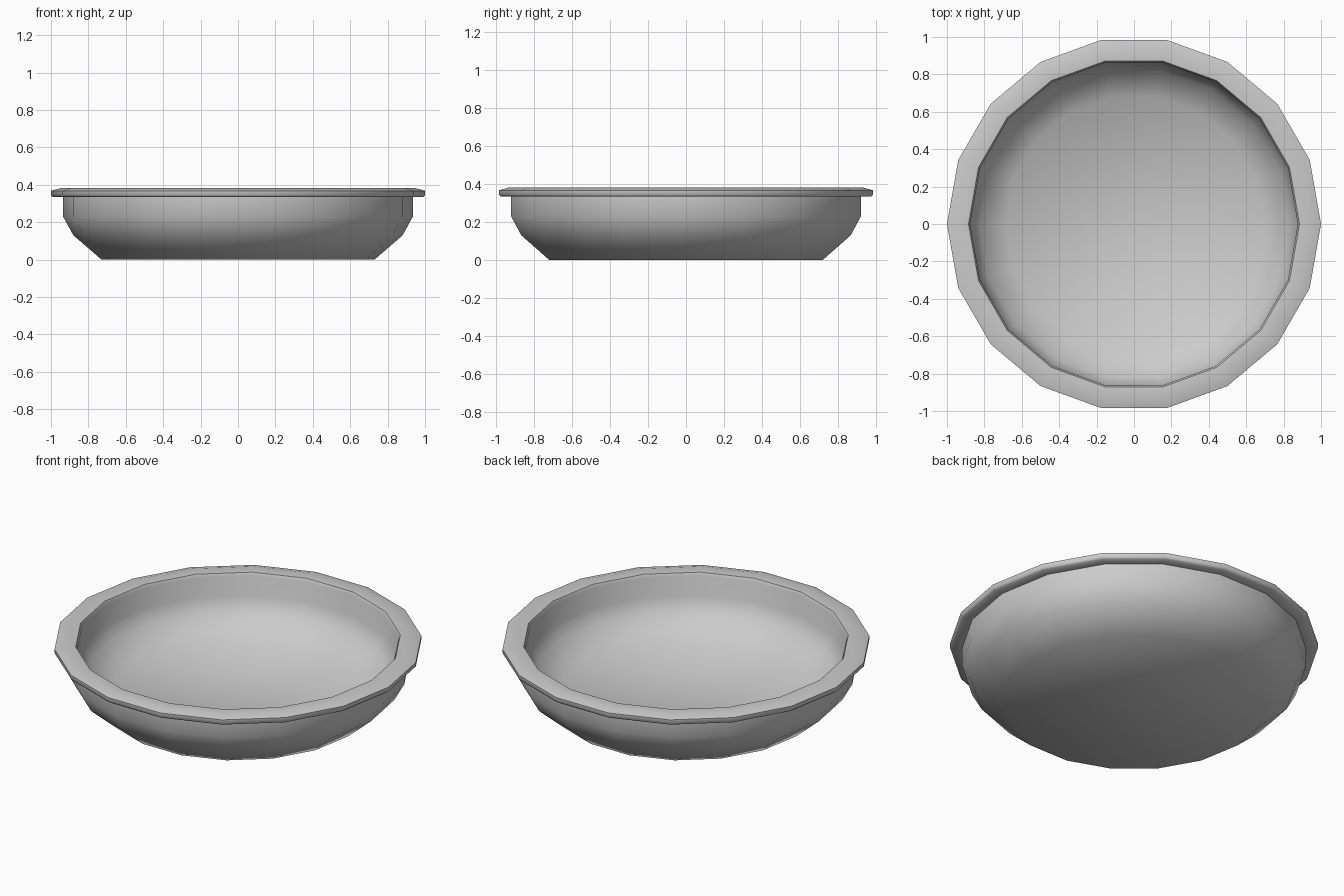
import bpy, bmesh
from math import cos, sin, pi

if "Cube" in bpy.data.objects:
    bpy.data.objects.remove(bpy.data.objects["Cube"])

SIDES = 18

# Cross-section (radius, height): outer base, outer wall, rolled rim, inner wall, floor
profile = [
    (0.73, 0.0), (0.88, 0.13), (0.935, 0.23), (0.935, 0.335),
    (0.99, 0.335), (1.0, 0.345), (1.0, 0.368), (0.95, 0.382), (0.885, 0.378),
    (0.876, 0.36), (0.876, 0.24), (0.83, 0.16), (0.69, 0.045),
]


def lathe(name, profile, sides):
    """Revolve a profile around z and cap both ends with flat polygons."""
    bm = bmesh.new()
    rings = [[bm.verts.new((r * cos(2 * pi * i / sides), r * sin(2 * pi * i / sides), z))
              for i in range(sides)] for r, z in profile]
    for a, b in zip(rings, rings[1:]):
        for i in range(sides):
            j = (i + 1) % sides
            bm.faces.new((a[i], a[j], b[j], b[i]))
    bm.faces.new(rings[0][::-1])
    bm.faces.new(rings[-1])
    bmesh.ops.recalc_face_normals(bm, faces=bm.faces)
    mesh = bpy.data.meshes.new(name)
    bm.to_mesh(mesh)
    bm.free()
    obj = bpy.data.objects.new(name, mesh)
    bpy.context.collection.objects.link(obj)
    return obj


# Shallow dish with overhanging rim
dish = lathe("dish", profile, SIDES)
bpy.context.view_layer.objects.active = dish
dish.select_set(True)
bpy.ops.object.shade_smooth_by_angle(angle=pi / 3)
